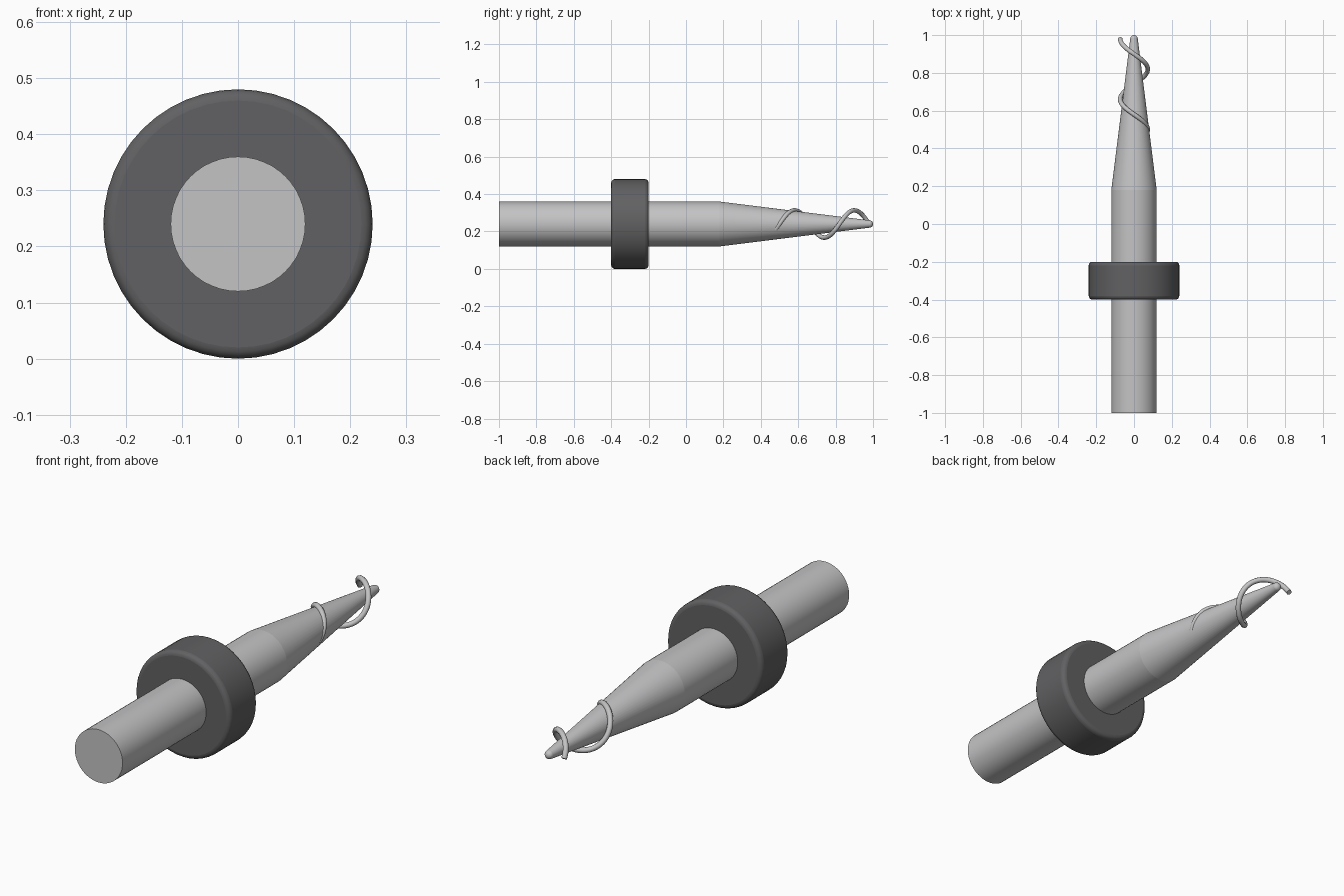
import bpy
import math

cube = bpy.data.objects.get("Cube")
if cube:
    bpy.data.objects.remove(cube, do_unlink=True)

AXIS_Z = 0.24


def material(name, rgb):
    mat = bpy.data.materials.new(name)
    mat.use_nodes = True
    mat.diffuse_color = (*rgb, 1)
    mat.node_tree.nodes["Principled BSDF"].inputs["Base Color"].default_value = (*rgb, 1)
    return mat


steel = material("light steel", (0.55, 0.55, 0.56))
rubber = material("dark grey", (0.12, 0.12, 0.125))


def turned(name, y0, y1, r0, r1, mat, sides=48):
    """Round part along y, from radius r0 at y0 to r1 at y1."""
    bpy.ops.mesh.primitive_cone_add(
        vertices=sides, radius1=r0, radius2=r1, depth=y1 - y0,
        location=(0, (y0 + y1) / 2, AXIS_Z), rotation=(-math.pi / 2, 0, 0))
    obj = bpy.context.object
    obj.name = name
    obj.data.materials.append(mat)
    bpy.ops.object.shade_smooth_by_angle(angle=math.radians(40))
    return obj


# Straight shaft and tapered point
turned("shaft", -1, 0.18, 0.12, 0.12, steel)
turned("taper", 0.18, 0.98, 0.12, 0.02, steel)

# Rounded collar
collar = turned("collar", -0.4, -0.2, 0.24, 0.24, rubber)
bevel = collar.modifiers.new("rounded rims", "BEVEL")
bevel.width = 0.02
bevel.segments = 4
bevel.limit_method = "ANGLE"
bevel.angle_limit = math.radians(40)
bpy.ops.object.shade_smooth()

# Ball at the tip
bpy.ops.mesh.primitive_uv_sphere_add(
    segments=24, ring_count=16, radius=0.02, location=(0, 0.98, AXIS_Z))
ball = bpy.context.object
ball.name = "tip_ball"
ball.data.materials.append(steel)
bpy.ops.object.shade_smooth()

# Wire spiral around the taper
Y_START, Y_END, PITCH, RADIUS, STEPS = 0.48, 0.98, 0.32, 0.073, 72
curve = bpy.data.curves.new("wire_spiral", "CURVE")
curve.dimensions = "3D"
curve.bevel_depth = 0.012
curve.bevel_resolution = 3
curve.use_fill_caps = True
spline = curve.splines.new("POLY")
spline.points.add(STEPS)
for i, point in enumerate(spline.points):
    y = Y_START + (Y_END - Y_START) * i / STEPS
    angle = math.tau * (y - 0.5) / PITCH
    point.co = (RADIUS * math.cos(angle), y, AXIS_Z + RADIUS * math.sin(angle), 1)
spline.use_smooth = True
curve.materials.append(steel)
wire = bpy.data.objects.new("wire_spiral", curve)
bpy.context.collection.objects.link(wire)
